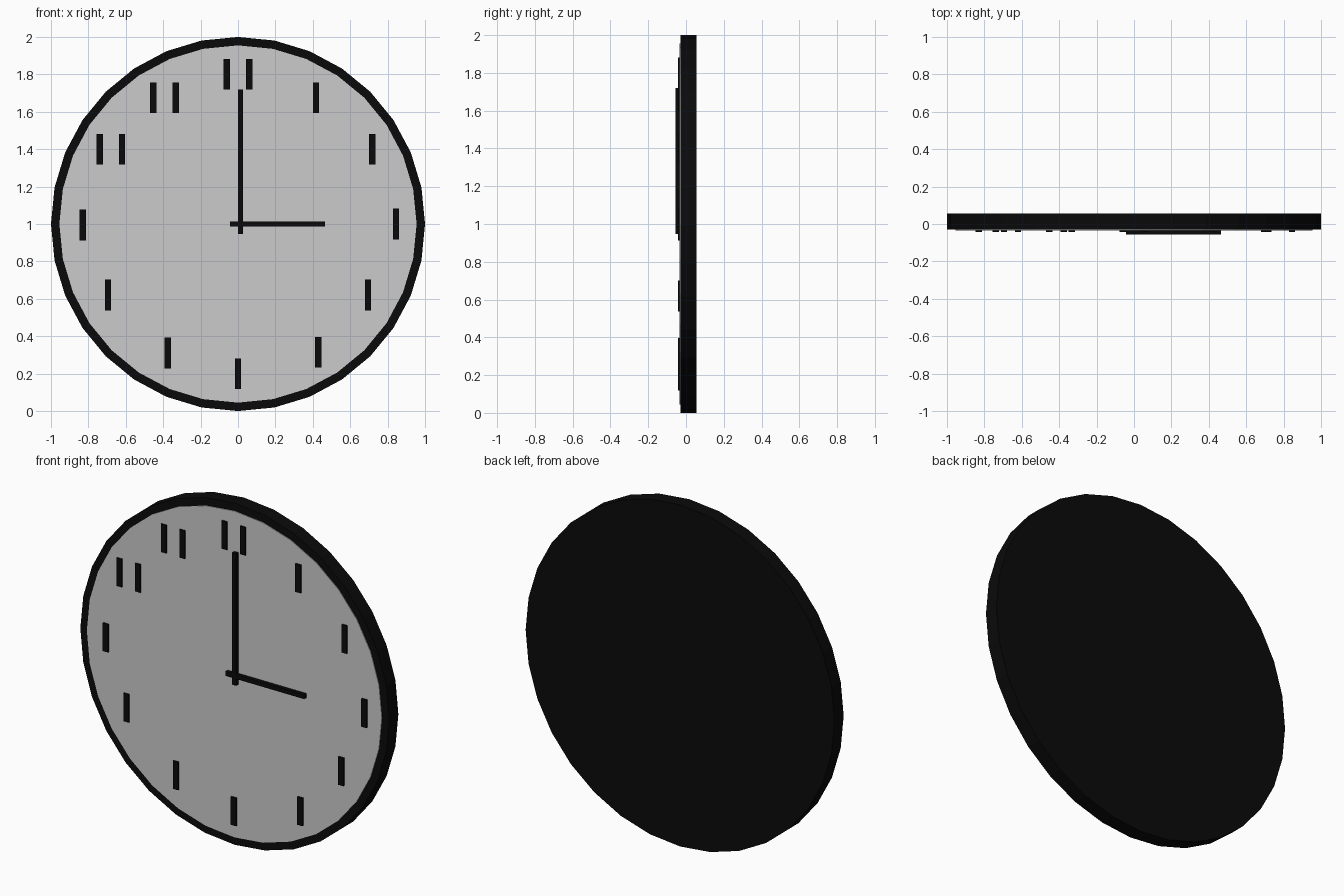
import bpy, bmesh, math

if "Cube" in bpy.data.objects:
    bpy.data.objects.remove(bpy.data.objects["Cube"])

SIDES = 32
CZ = 1.0  # height of the clock centre

black = bpy.data.materials.new("black")
black.diffuse_color = (0.003, 0.003, 0.003, 1)
black.use_nodes = True
black.node_tree.nodes["Principled BSDF"].inputs["Base Color"].default_value = black.diffuse_color


def finish(name, bm, mat=None):
    bmesh.ops.recalc_face_normals(bm, faces=bm.faces)
    me = bpy.data.meshes.new(name)
    bm.to_mesh(me)
    bm.free()
    ob = bpy.data.objects.new(name, me)
    bpy.context.collection.objects.link(ob)
    if mat:
        me.materials.append(mat)
    return ob


def lathe(name, profile, mat=None):
    """Closed turned part; profile is (radius, y) from front to back."""
    bm = bmesh.new()
    rings = []
    for r, y in profile:
        rings.append([bm.verts.new((r * math.sin(2 * math.pi * i / SIDES), y,
                                    CZ + r * math.cos(2 * math.pi * i / SIDES)))
                      for i in range(SIDES)])
    for a, b in zip(rings, rings[1:]):
        for i in range(SIDES):
            j = (i + 1) % SIDES
            bm.faces.new((a[i], a[j], b[j], b[i]))
    bm.faces.new(rings[0])
    bm.faces.new(rings[-1])
    return finish(name, bm, mat)


def box(bm, x0, x1, y0, y1, z0, z1):
    verts = bmesh.ops.create_cube(bm, size=1)["verts"]
    for v in verts:
        v.co.x = x1 if v.co.x > 0 else x0
        v.co.y = y1 if v.co.y > 0 else y0
        v.co.z = z1 if v.co.z > 0 else z0


# Case with its rim, and the grey dial set in front
lathe("case", [(1.0, -0.030), (1.0, 0.055)], black)
lathe("dial", [(0.955, -0.034), (0.955, -0.020)])

# Hands
for name, x0, x1, z0, z1 in (("minute_hand", 0.0, 0.026, 0.947, 1.72),
                             ("hour_hand", -0.043, 0.466, 0.987, 1.013)):
    bm = bmesh.new()
    box(bm, x0, x1, -0.055, -0.033, z0, z1)
    finish(name, bm, black)

# Plain raised hour markers: one upright bar, two for the last three hours
markers = [(0.417, 1.675), (0.717, 1.40), (0.845, 1.0), (0.695, 0.62),
           (0.43, 0.315), (0.0, 0.20), (-0.375, 0.31), (-0.695, 0.62),
           (-0.83, 0.995), (-0.68, 1.40), (-0.393, 1.675), (0.0, 1.80)]
bm = bmesh.new()
for hour, (x, z) in enumerate(markers, 1):
    for dx in ((-0.06, 0.06) if hour > 9 else (0.0,)):
        box(bm, x + dx - 0.017, x + dx + 0.017, -0.043, -0.033,
            z - 0.082, z + 0.082)
finish("hour_markers", bm, black)
